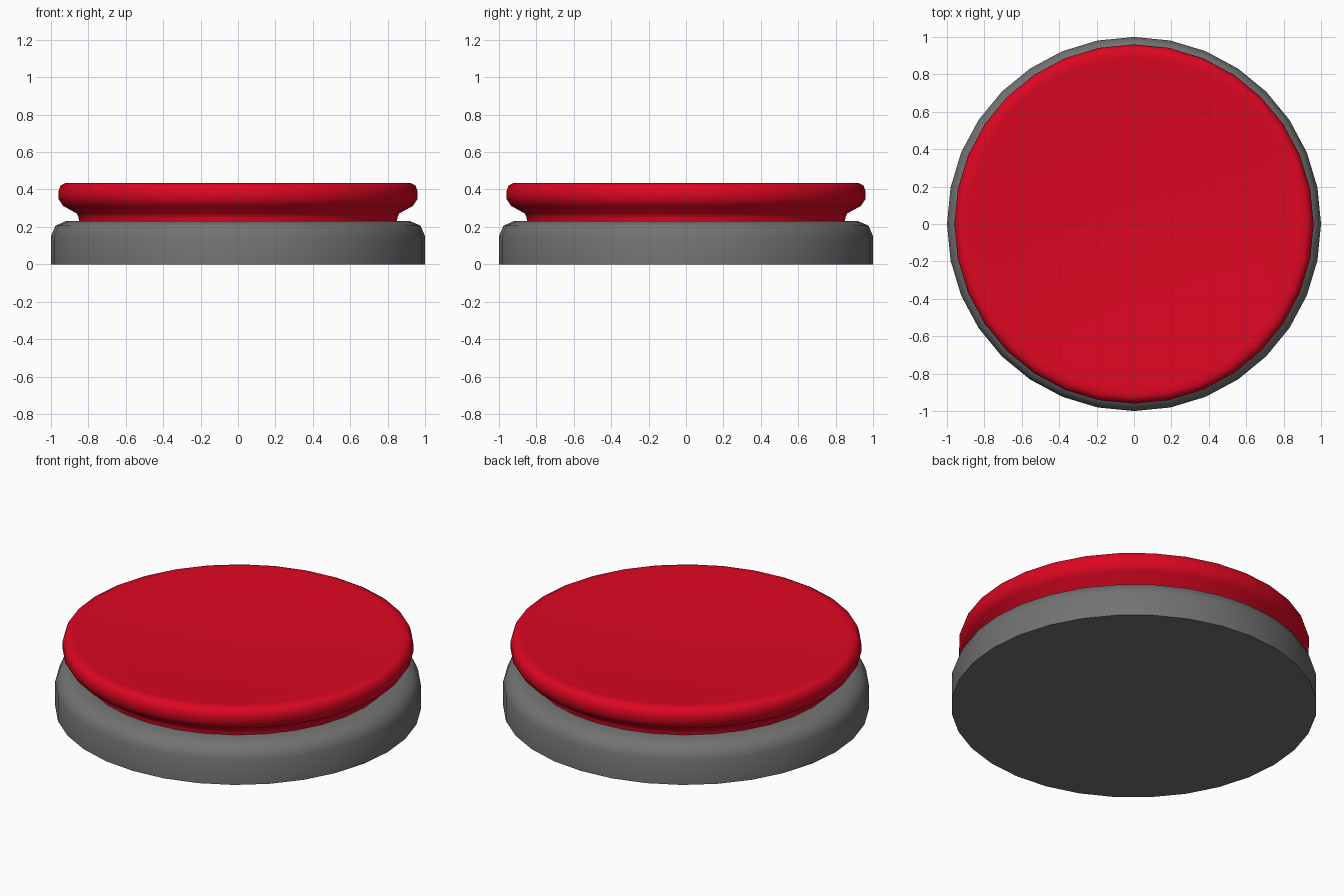
import bpy, bmesh, math

if "Cube" in bpy.data.objects:
    bpy.data.objects.remove(bpy.data.objects["Cube"])

SIDES = 32


def lathe(name, profile, angle, color, cap_bottom=True):
    """Spin a (radius, z) profile; radius 0 makes a pole, the start may be capped."""
    bm = bmesh.new()
    rings = []
    for r, z in profile:
        rings.append([bm.verts.new((r * math.cos(2 * math.pi * i / SIDES),
                                    r * math.sin(2 * math.pi * i / SIDES), z))
                      for i in range(SIDES)])
    for a, b in zip(rings, rings[1:]):
        for i in range(SIDES):
            j = (i + 1) % SIDES
            bm.faces.new((a[i], a[j], b[j], b[i]))
    if cap_bottom:
        bm.faces.new(rings[0][::-1])
    bmesh.ops.remove_doubles(bm, verts=bm.verts, dist=0.0005)
    mesh = bpy.data.meshes.new(name)
    bm.to_mesh(mesh)
    bm.free()
    obj = bpy.data.objects.new(name, mesh)
    bpy.context.collection.objects.link(obj)
    mat = bpy.data.materials.new(name + "_paint")
    mat.diffuse_color = color
    mat.use_nodes = True
    mat.node_tree.nodes["Principled BSDF"].inputs["Base Color"].default_value = mat.diffuse_color
    mesh.materials.append(mat)
    bpy.ops.object.select_all(action='DESELECT')
    obj.select_set(True)
    bpy.context.view_layer.objects.active = obj
    bpy.ops.object.shade_smooth_by_angle(angle=math.radians(angle))
    return obj


# Dark grey housing with a rounded top rim; the neck fills its open top
lathe("base", [(1.0, 0.0), (1.0, 0.15), (0.976, 0.207), (0.917, 0.232),
               (0.845, 0.232)], 60, (0.17, 0.17, 0.17, 1))

# Red push cap: narrow neck, rounded disc and a gently dished top
neck_and_rim = [(0.85, 0.225), (0.852, 0.25), (0.862, 0.272), (0.935, 0.312),
                (0.96, 0.35), (0.96, 0.39), (0.95, 0.42), (0.925, 0.434)]
DISH_R, DISH_DEPTH = 0.89, 0.045
dish = [(DISH_R * t, 0.433 - DISH_DEPTH * (1 - t * t))
        for t in (1, 0.8, 0.6, 0.4, 0.2, 0)]
lathe("button_cap", neck_and_rim + dish, 45, (0.72, 0.002, 0.016, 1), False)
